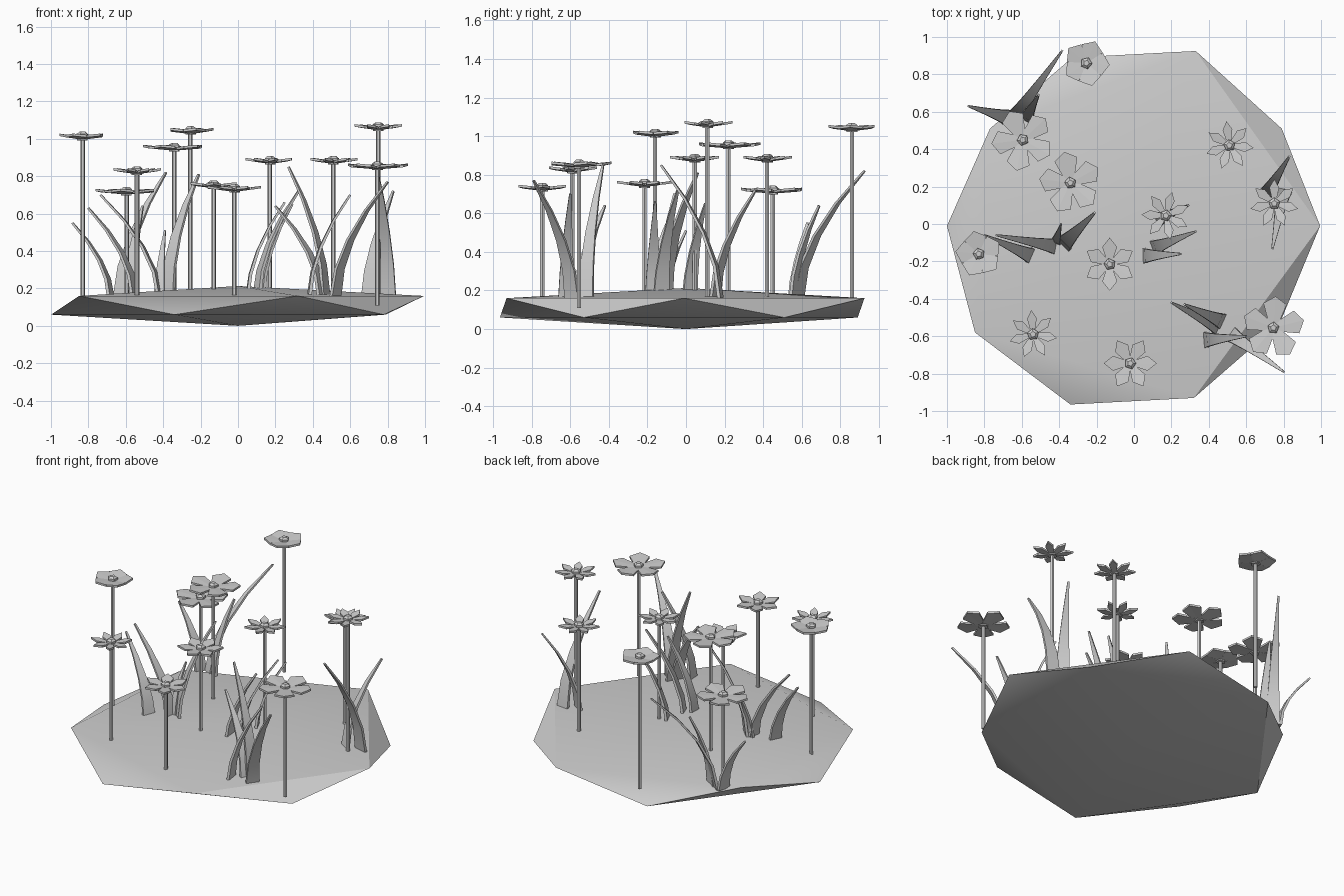
import bpy, bmesh, math
from mathutils import Vector

if "Cube" in bpy.data.objects:
    bpy.data.objects.remove(bpy.data.objects["Cube"])

grey = bpy.data.materials.new("plain_grey")
grey.diffuse_color = (0.62, 0.62, 0.62, 1)
grey.use_nodes = True
grey.node_tree.nodes["Principled BSDF"].inputs["Base Color"].default_value = grey.diffuse_color


def finish(name, bm, smooth=None):
    bmesh.ops.recalc_face_normals(bm, faces=bm.faces)
    me = bpy.data.meshes.new(name)
    bm.to_mesh(me)
    bm.free()
    me.materials.append(grey)
    ob = bpy.data.objects.new(name, me)
    bpy.context.collection.objects.link(ob)
    if smooth:
        bpy.ops.object.select_all(action='DESELECT')
        ob.select_set(True)
        bpy.context.view_layer.objects.active = ob
        bpy.ops.object.shade_smooth_by_angle(angle=math.radians(smooth))
    return ob


def prism(bm, bottom, top):
    """Close two matching loops of points into a solid."""
    a = [bm.verts.new(p) for p in bottom]
    b = [bm.verts.new(p) for p in top]
    n = len(a)
    bm.faces.new(a[::-1])
    bm.faces.new(b)
    for i in range(n):
        j = (i + 1) % n
        bm.faces.new((a[i], a[j], b[j], b[i]))


def ring(x, y, z, r, n, turn=0):
    return [(x + r * math.cos(turn + math.tau * i / n),
             y + r * math.sin(turn + math.tau * i / n), z) for i in range(n)]


# Ground: flattened twenty-faced stone, rim alternates high and low
rim = [(.995, -.01), (.79, .51), (.33, .925), (-.33, .89), (-.77, .51),
       (-1, -.01), (-.85, -.58), (-.34, -.965), (.32, -.93), (.78, -.53)]
bm = bmesh.new()
rv = [bm.verts.new((x, y, .06 if i % 2 else .16)) for i, (x, y) in enumerate(rim)]
peak, base = bm.verts.new((0, 0, .213)), bm.verts.new((0, 0, 0))
for i in range(10):
    bm.faces.new((rv[i], rv[(i + 1) % 10], rv[(i + 2) % 10]))
    bm.faces.new((rv[i], rv[(i + 2) % 10], base if i % 2 else peak))
finish("ground", bm, 30)

# Petal kinds: count, tip radius, widest radius, half width, inner half width
kinds = {"broad": (5, .168, .128, .062, .026),
         "star": (5, .125, .085, .060, .022),
         "six": (6, .142, .092, .040, .016),
         "slim": (7, .130, .085, .026, .012)}


def petal(bm, c, ang, kind):
    n, tip, mid, w, wi = kind
    u = Vector((math.cos(ang), math.sin(ang), 0))
    v = Vector((-u.y, u.x, 0))
    shape = [(.022, -wi, 0), (mid, -w, .009), (tip, 0, .016),
             (mid, w, .009), (.022, wi, 0)]
    pts = [c + u * r + v * s + Vector((0, 0, z)) for r, s, z in shape]
    # two halves folded along the middle line
    inner = c + u * .022
    for loop in ([inner, pts[0], pts[1], pts[2]], [inner, pts[2], pts[3], pts[4]]):
        prism(bm, [p - Vector((0, 0, .013)) for p in loop], loop)


def flower(i, x, y, z, kind, turn, foot=.15):
    bm = bmesh.new()
    prism(bm, ring(x, y, foot, .0125, 6), ring(x, y, z - .01, .0125, 6))
    finish(f"stem_{i}", bm)
    bm = bmesh.new()
    k = kinds[kind]
    for p in range(k[0]):
        petal(bm, Vector((x, y, z - .008)), math.radians(turn) + math.tau * p / k[0], k)
    finish(f"petals_{i}", bm)
    bm = bmesh.new()
    t = math.radians(turn)
    prism(bm, ring(x, y, z - .028, .03, 5, t), ring(x, y, z + .006, .032, 5, t))
    prism(bm, ring(x, y, z + .006, .032, 5, t), ring(x, y, z + .018, .016, 5, t))
    finish(f"flower_centre_{i}", bm)


# Flowers: x, y, height, kind, turn
flowers = [(-.255, .86, 1.05, "star", 68), (-.595, .45, .725, "broad", 43),
           (-.34, .22, .96, "broad", 29), (.51, .42, .89, "slim", 97),
           (.17, .045, .89, "slim", 75), (.75, .11, 1.07, "slim", 90),
           (-.83, -.16, 1.02, "star", 30), (-.13, -.215, .76, "six", 30),
           (-.54, -.59, .835, "slim", 94), (-.02, -.745, .74, "six", 0),
           (.745, -.555, .86, "broad", 86, .11)]
for i, f in enumerate(flowers, 1):
    flower(i, *f)


def blade(bm, bx, by, tx, ty, tz, width=.085):
    """Tapered strip that starts upright and bends out towards its tip."""
    foot, tip = Vector((bx, by, .15)), Vector((tx, ty, tz))
    lean = Vector((tx - bx, ty - by, 0))
    side = Vector((-lean.y, lean.x, 0)).normalized()
    out = lean.normalized()
    prev = None
    for k in range(5):
        t = k / 4
        c = foot + lean * t ** 1.8 + Vector((0, 0, (tz - .15) * t))
        w = side * (width * (1 - .88 * t ** 1.3) / 2)
        d = (out + Vector((0, 0, -.5 * t))) * (.009 - .004 * t)
        loop = [bm.verts.new(p) for p in (c - w - d, c + w - d, c + w + d, c - w + d)]
        if prev:
            for j in range(4):
                m = (j + 1) % 4
                bm.faces.new((prev[j], prev[m], loop[m], loop[j]))
        else:
            bm.faces.new(loop[::-1])
        prev = loop
    bm.faces.new(prev)


# Grass tufts: foot x, foot y, tip x, tip y, tip height, optional width
tufts = [
    [(-.68, .57, -.885, .63, .55), (-.63, .58, -.385, .925, .82), (-.58, .56, -.51, .69, .64)],
    [(-.55, -.17, -.80, -.06, .63), (-.42, -.12, -.735, -.06, .70),
     (-.38, -.11, -.21, .06, .81, .10), (-.42, -.10, -.39, .0, .51, .06)],
    [(.10, -.13, .33, -.04, .73), (.05, -.17, .25, -.16, .66), (.12, .02, .29, .10, .65)],
    [(.45, -.55, .20, -.42, .64), (.47, -.52, .27, -.43, .85),
     (.38, -.62, .60, -.60, .70), (.52, -.59, .80, -.79, .77)],
    [(.80, .18, .74, -.13, .85, .09), (.70, .15, .83, .36, .72, .09)],
]
for i, tuft in enumerate(tufts, 1):
    bm = bmesh.new()
    for b in tuft:
        blade(bm, *b)
    finish(f"grass_tuft_{i}", bm, 40)
